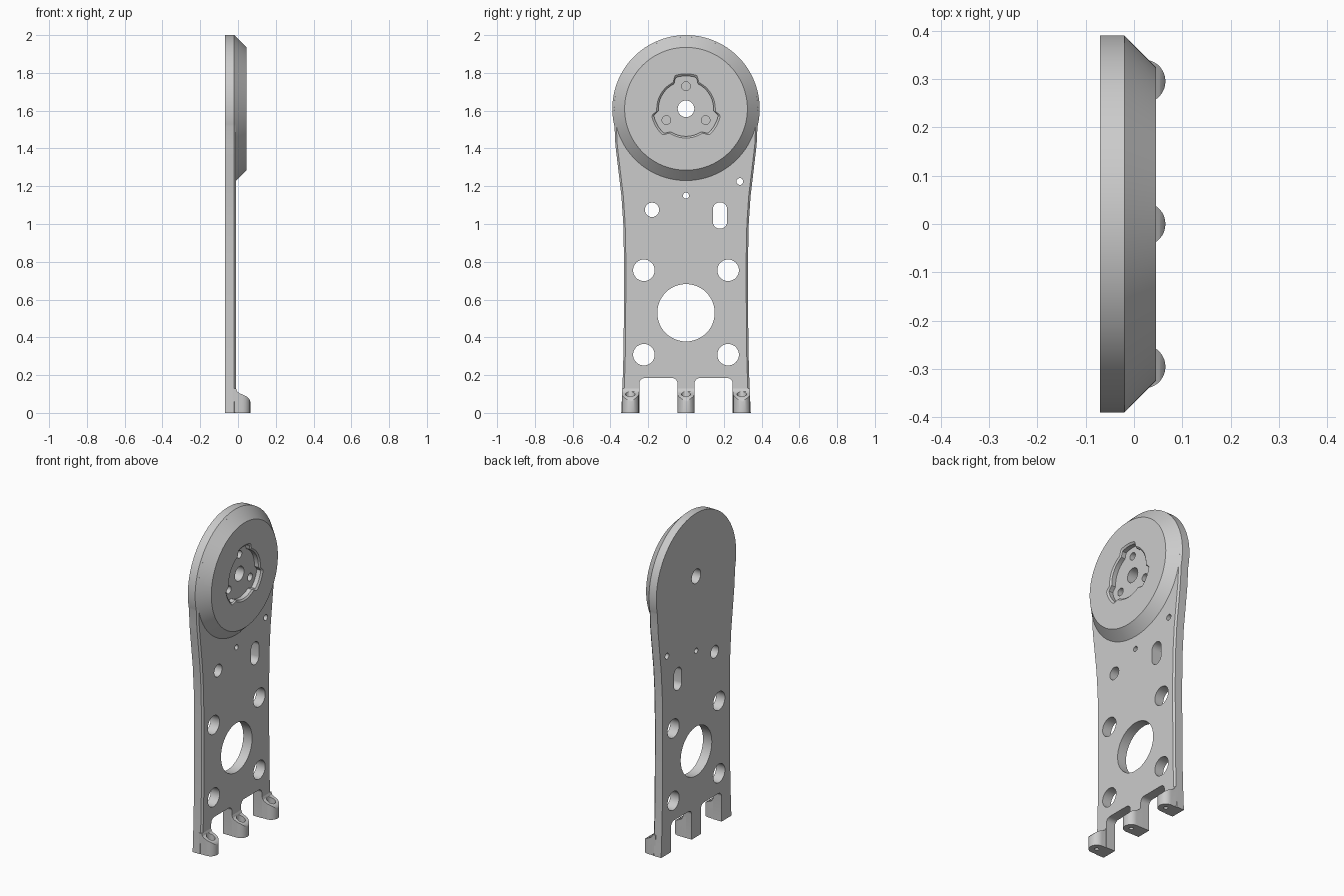
import bpy, bmesh
from math import sin, cos, pi, radians, degrees

if "Cube" in bpy.data.objects:
    bpy.data.objects.remove(bpy.data.objects["Cube"])

GREY = (0.6, 0.6, 0.6, 1)
metal = bpy.data.materials.new("light grey metal")
metal.use_nodes = True
metal.diffuse_color = GREY
metal.node_tree.nodes["Principled BSDF"].inputs["Base Color"].default_value = GREY

HEAD_Z = 1.61      # centre height of the round head
HEAD_R = 0.39


def loft(name, rings):
    """Closed solid through rings of 3D points."""
    bm = bmesh.new()
    loops = [[bm.verts.new(p) for p in ring] for ring in rings]
    n = len(loops[0])
    for a, b in zip(loops, loops[1:]):
        for i in range(n):
            j = (i + 1) % n
            bm.faces.new((a[i], a[j], b[j], b[i]))
    bm.faces.new(loops[0][::-1])
    bm.faces.new(loops[-1])
    bmesh.ops.recalc_face_normals(bm, faces=bm.faces)
    mesh = bpy.data.meshes.new(name)
    bm.to_mesh(mesh)
    bm.free()
    mesh.materials.append(metal)
    obj = bpy.data.objects.new(name, mesh)
    bpy.context.collection.objects.link(obj)
    return obj


def circle(r, cy=0, cz=0, n=48):
    return [(cy + r * cos(2 * pi * i / n), cz + r * sin(2 * pi * i / n)) for i in range(n)]


def at_x(x, outline):
    return [(x, y, z) for y, z in outline]


def slab(name, outline, x0=-0.2, x1=0.2):
    return loft(name, [at_x(x0, outline), at_x(x1, outline)])


def select_only(obj):
    bpy.ops.object.select_all(action="DESELECT")
    obj.select_set(True)
    bpy.context.view_layer.objects.active = obj


def boolean(obj, tool, operation="DIFFERENCE", keep=False):
    mod = obj.modifiers.new("cut", "BOOLEAN")
    mod.operation, mod.solver, mod.object = operation, "EXACT", tool
    select_only(obj)
    bpy.ops.object.modifier_apply(modifier=mod.name)
    if not keep:
        bpy.data.objects.remove(tool)


def side_y(z):
    """Half width of the body below the head."""
    knots = [(0, 0.343), (0.15, 0.336), (0.35, 0.33), (0.8, 0.328), (1.0, 0.332),
             (1.15, 0.342), (1.3, 0.36), (1.42, 0.374), (1.51, 0.3775)]
    for (z0, y0), (z1, y1) in zip(knots, knots[1:]):
        if z <= z1:
            return y0 + (y1 - y0) * (z - z0) / (z1 - z0)
    return knots[-1][1]


def body_outline(inset):
    r = HEAD_R - inset
    arc = [(r * cos(radians(a)), HEAD_Z + r * sin(radians(a))) for a in range(-14, 195, 2)]
    heights = [0, 0.15, 0.35, 0.8, 0.9, 1.0, 1.08, 1.15, 1.22, 1.3, 1.36, 1.42]
    right = [(side_y(z) - inset, z) for z in heights]
    return right + arc + [(-y, z) for y, z in reversed(right)]


# Back plate with a small chamfer on its outer front edge
plate = loft("back_plate", [at_x(-0.07, body_outline(0)), at_x(-0.02, body_outline(0)),
                            at_x(-0.01, body_outline(0.01))])

# Round holes through the plate
holes = [(0, 0.53, 0.152), (-0.18, 1.075, 0.038), (0, 1.15, 0.016), (0.285, 1.225, 0.018)]
holes += [(s * 0.223, z, 0.057) for s in (-1, 1) for z in (0.308, 0.755)]
for y, z, r in holes:
    boolean(plate, slab("hole", circle(r, y, z)))

# Slot
slot = [(y + 0.18, z + (1.077 if z > 0 else 1.013)) for y, z in
        [(0.038 * cos(radians(a + 5)), 0.038 * sin(radians(a + 5))) for a in range(0, 360, 10)]]
boolean(plate, slab("slot", slot))

# Notches between the three feet, with rounded upper corners
for s in (-1, 1):
    c = 0.03
    arch = [(0.247 - c + c * cos(radians(a)), 0.185 - c + c * sin(radians(a))) for a in range(0, 91, 15)]
    arch += [(0.045 + c + c * cos(radians(a)), 0.185 - c + c * sin(radians(a))) for a in range(90, 181, 15)]
    outline = [(0.247, -0.1)] + arch + [(0.045, -0.1)]
    boolean(plate, slab("notch", [(s * y, z) for y, z in outline]))

# Raised conical disc on the head
disc = loft("head_disc", [at_x(x, circle(r, 0, HEAD_Z, 128)) for x, r in
                          ((-0.015, 0.38), (-0.01, 0.38), (0.045, 0.325))])


def lobed(scale):
    """Round outline with three flat-topped lobes."""
    pts = []
    for a in range(0, 360, 2):
        off = abs((a - 90 + 60) % 120 - 60)
        t = min(max((27 - off) / 10, 0), 1)
        r = 0.155 + 0.03 * t * t * (3 - 2 * t)
        pts.append((scale * r * cos(radians(a)), HEAD_Z + scale * r * sin(radians(a))))
    return pts


# Lobed recess with a narrow bevelled rim
boolean(disc, loft("recess", [at_x(0.01, lobed(0.94)), at_x(0.037, lobed(0.94)),
                              at_x(0.045, lobed(1)), at_x(0.1, lobed(1))]))

# Centre bore and three blind screw holes
for part in (plate, disc):
    boolean(part, slab("bore", circle(0.044, 0, HEAD_Z)))
    for a in (90, 210, 330):
        y, z = 0.12 * cos(radians(a)), HEAD_Z + 0.12 * sin(radians(a))
        boolean(part, slab("screw_hole", circle(0.023, y, z, 32), -0.03, 0.2))

# Three feet: rounded columns with a sloping top and a vertical screw hole
feet = []
for name, cy in (("front_foot", -0.295), ("middle_foot", 0), ("back_foot", 0.295)):
    w = 0.045
    section = [(-0.03, cy - w)]
    section += [(0.02 + w * cos(radians(a)), cy + w * sin(radians(a))) for a in range(-90, 91, 10)]
    section += [(-0.03, cy + w)]
    foot = loft(name, [[(x, y, z) for x, y in section] for z in (0, 0.2)])
    profile = [(-0.04, -0.05), (0.1, -0.05), (0.066, 0.055), (0.062, 0.07), (0.054, 0.08), (0.042, 0.089),
               (0.006, 0.105), (-0.004, 0.113), (-0.01, 0.128), (-0.04, 0.128)]
    top = loft("foot_top", [[(x, cy + s, z) for x, z in profile] for s in (-0.1, 0.1)])
    boolean(foot, top, "INTERSECT")
    for r, z0 in ((0.025, 0.03), (0.012, -0.1)):
        ring = circle(r, 0.02, cy, 32)
        boolean(foot, loft("foot_hole", [[(x, y, z) for x, y in ring] for z in (z0, 0.3)]))
    feet.append(foot)

# Smooth curved walls, keep hard edges crisp
for obj in [plate, disc] + feet:
    select_only(obj)
    bpy.ops.object.shade_smooth_by_angle(angle=radians(25))
